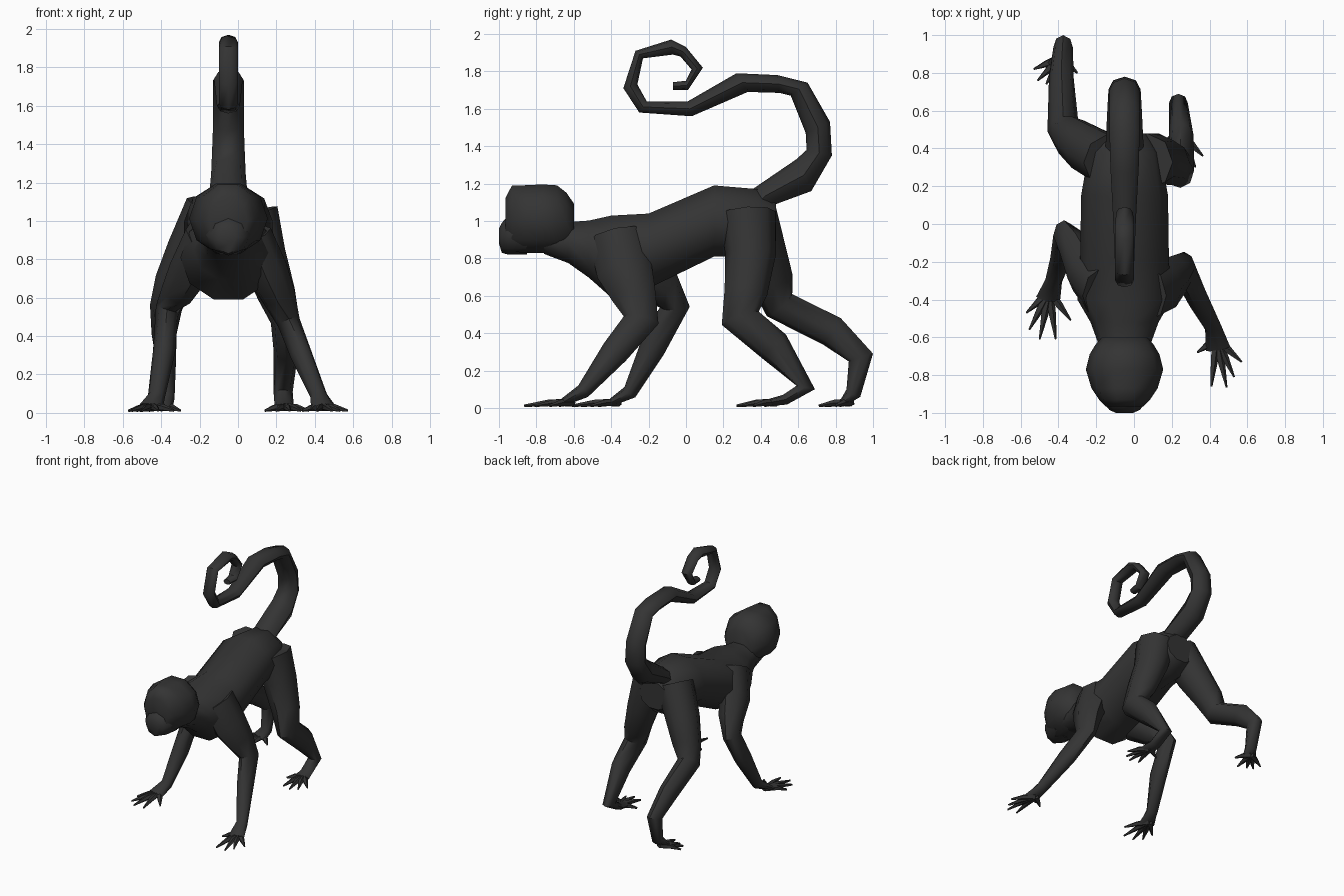
import bpy, bmesh, math
from mathutils import Vector

fur = bpy.data.materials.new("charcoal fur")
fur.diffuse_color = (0.034, 0.034, 0.034, 1)
CX = -0.05  # spine is slightly off centre because of the stride


def loft(name, rings, sides=8):
    """Skin a closed tube through rings given as (centre, half axis u, half axis v)."""
    bm = bmesh.new()
    loops = []
    for c, u, v in rings:
        loops.append([bm.verts.new(c + u * math.cos(2 * math.pi * i / sides)
                                   + v * math.sin(2 * math.pi * i / sides)) for i in range(sides)])
    for a, b in zip(loops, loops[1:]):
        for i in range(sides):
            j = (i + 1) % sides
            bm.faces.new((a[i], a[j], b[j], b[i]))
    bm.faces.new(loops[0])
    bm.faces.new(loops[-1])
    bmesh.ops.recalc_face_normals(bm, faces=bm.faces[:])
    me = bpy.data.meshes.new(name)
    bm.to_mesh(me)
    bm.free()
    ob = bpy.data.objects.new(name, me)
    bpy.context.collection.objects.link(ob)
    me.materials.append(fur)
    bpy.ops.object.select_all(action='DESELECT')
    ob.select_set(True)
    bpy.context.view_layer.objects.active = ob
    bpy.ops.object.shade_smooth_by_angle(angle=math.radians(50))
    return ob


def slices(name, rows, sides=8):
    """Loft upright slices: y, top z, bottom z, half width."""
    loft(name, [(Vector((CX, y, (t + b) / 2)), Vector((w, 0, 0)), Vector((0, 0, (t - b) / 2)))
                for y, t, b, w in rows], sides)


def limb(name, pts, sides=8):
    """Tube along joints: x, y, z, sideways radius, fore-aft radius."""
    P = [Vector(p[:3]) for p in pts]
    rings = []
    for i, p in enumerate(pts):
        t = Vector()
        if i > 0:
            t += (P[i] - P[i - 1]).normalized()
        if i < len(P) - 1:
            t += (P[i + 1] - P[i]).normalized()
        t.normalize()
        s = Vector((1, 0, 0))
        s = (s - t * s.dot(t)).normalized()
        rings.append((P[i], s * p[3], t.cross(s) * p[4]))
    loft(name, rings, sides)


def digits(name, palm, tips):
    """Five tapering fingers or toes fanning out from the palm."""
    c = Vector((*palm, 0.03))
    for n, tip in enumerate(tips):
        e = Vector((*tip, 0.012))
        m = c.lerp(e, 0.5)
        m.z = 0.028
        limb(f"{name}_{n + 1}", [(*c, .026, .022), (*m, .02, .018), (*e, .005, .007)], 5)


# Torso and neck
slices("torso", [(.48, 1.10, .88, .13), (.38, 1.18, .80, .19), (.15, 1.20, .80, .23),
                 (-.2, 1.05, .63, .235), (-.4, 1.04, .58, .25), (-.52, 1.01, .69, .18),
                 (-.63, 1.00, .77, .14), (-.76, 1.00, .82, .13)], 10)

# Head and muzzle
slices("head", [(-.6, 1.10, .86, .12), (-.64, 1.16, .83, .155), (-.69, 1.20, .82, .185),
                (-.77, 1.205, .82, .205), (-.87, 1.20, .82, .175), (-.93, 1.20, .83, .135),
                (-.965, 1.13, .87, .10)], 10)
slices("muzzle", [(-.85, 1.06, .82, .14), (-.95, 1.03, .82, .11), (-.985, .99, .83, .08),
                  (-1.0, .96, .88, .045)])

# Tail: outer edge y z, inner edge y z, half width
tail = [(.42, 1.00, .28, 1.12, .10), (.48, 1.09, .37, 1.18, .10), (.67, 1.16, .59, 1.33, .09),
        (.78, 1.35, .645, 1.38, .085), (.77, 1.53, .64, 1.47, .08), (.65, 1.74, .56, 1.67, .08),
        (.49, 1.78, .50, 1.685, .08), (.27, 1.79, .33, 1.69, .075), (.01, 1.64, .03, 1.56, .06),
        (-.21, 1.64, -.25, 1.58, .05), (-.26, 1.73, -.335, 1.71, .05),
        (-.23, 1.87, -.27, 1.91, .05), (-.07, 1.89, -.08, 1.97, .05),
        (-.03, 1.88, 0, 1.93, .05), (.03, 1.81, .09, 1.82, .045), (0, 1.75, .01, 1.70, .04),
        (-.07, 1.742, -.07, 1.70, .03)]
loft("tail", [(Vector((CX, (a + c) / 2, (b + d) / 2)), Vector((w, 0, 0)),
               Vector((0, (a - c) / 2, (b - d) / 2))) for a, b, c, d, w in tail])

# Front limbs
limb("right_arm", [(.07, -.37, .92, .11, .15), (.15, -.33, .74, .11, .15),
                   (.21, -.28, .61, .09, .12), (.265, -.24, .47, .06, .095),
                   (.33, -.38, .30, .058, .075), (.42, -.55, .09, .045, .04),
                   (.445, -.66, .03, .065, .02)])
limb("left_arm", [(-.17, -.36, .92, .11, .15), (-.25, -.26, .75, .11, .14),
                  (-.31, -.13, .64, .09, .11), (-.37, -.06, .54, .06, .08),
                  (-.385, -.18, .32, .058, .07), (-.425, -.30, .085, .045, .04),
                  (-.455, -.40, .03, .065, .02)])
digits("right_finger", (.435, -.61),
       [(.335, -.68), (.41, -.86), (.49, -.865), (.53, -.81), (.57, -.73)])
digits("left_finger", (-.45, -.36),
       [(-.57, -.47), (-.555, -.56), (-.5, -.61), (-.415, -.61), (-.335, -.51)])

# Hind limbs
limb("right_leg", [(.07, .33, 1.04, .14, .15), (.13, .345, .82, .12, .135),
                   (.20, .32, .62, .10, .115), (.245, .29, .48, .075, .105),
                   (.25, .47, .33, .065, .09), (.235, .64, .11, .05, .05),
                   (.24, .53, .045, .05, .028), (.25, .45, .03, .06, .02)])
limb("left_leg", [(-.14, .34, 1.06, .14, .14), (-.25, .40, .84, .125, .135),
                  (-.33, .46, .68, .105, .115), (-.375, .50, .55, .085, .09),
                  (-.385, .78, .41, .065, .085), (-.375, .935, .27, .052, .068),
                  (-.375, .895, .08, .045, .042), (-.40, .84, .03, .06, .02)])
digits("right_toe", (.245, .48),
       [(.14, .42), (.20, .29), (.27, .27), (.325, .30), (.365, .36)])
digits("left_toe", (-.39, .88),
       [(-.53, .82), (-.51, .76), (-.465, .74), (-.40, .71), (-.30, .80)])
